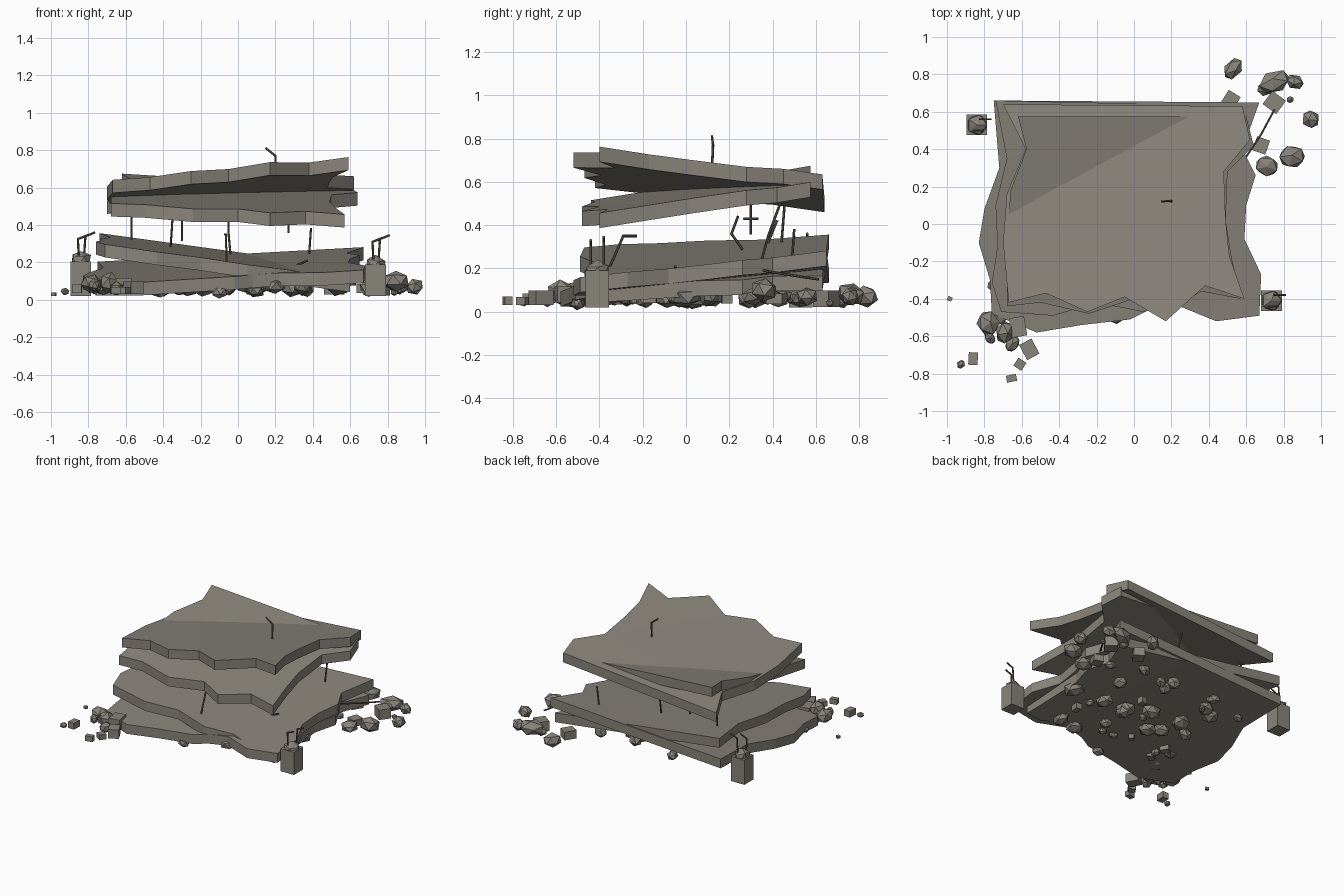
import bpy, bmesh, math, random
from mathutils import Vector, Matrix

if "Cube" in bpy.data.objects:
    bpy.data.objects.remove(bpy.data.objects["Cube"])

random.seed(7)


def material(name, col):
    m = bpy.data.materials.new(name)
    m.diffuse_color = (*col, 1)
    m.use_nodes = True
    m.node_tree.nodes["Principled BSDF"].inputs["Base Color"].default_value = m.diffuse_color
    return m


CONCRETE = material("grey concrete", (0.25, 0.232, 0.198))
STEEL = material("dark steel", (0.115, 0.10, 0.085))


def finish(bm, name, mat):
    bmesh.ops.recalc_face_normals(bm, faces=bm.faces[:])
    me = bpy.data.meshes.new(name)
    bm.to_mesh(me)
    bm.free()
    me.materials.append(mat)
    ob = bpy.data.objects.new(name, me)
    bpy.context.collection.objects.link(ob)
    return ob


def slab(name, outline, fl, fr, bl, br, thick=0.07):
    """Broken floor slab: jagged outline, tilted by its corner heights."""
    bm = bmesh.new()

    def height(x, y):
        u, v = (x + 0.70) / 1.36, (y + 0.48) / 1.12
        return (1 - v) * ((1 - u) * fl + u * fr) + v * ((1 - u) * bl + u * br)

    top = [bm.verts.new((x, y, height(x, y))) for x, y in outline]
    low = [bm.verts.new(v.co - Vector((0, 0, thick))) for v in top]
    n = len(top)
    caps = [bm.faces.new(top), bm.faces.new(low[::-1])]
    for i in range(n):
        j = (i + 1) % n
        bm.faces.new((top[i], low[i], low[j], top[j]))
    bm.normal_update()
    bmesh.ops.triangulate(bm, faces=caps)
    finish(bm, name, CONCRETE)


# Four pancaked floor slabs, bottom to top; each pair cuts through the other
slab("bottom_slab",
     [(-.76, -.48), (-.52, -.58), (-.28, -.54), (-.02, -.51), (.08, -.46), (.22, -.43),
      (.44, -.52), (.67, -.49), (.68, -.27), (.59, -.08), (.60, .1), (.65, .26), (.58, .4),
      (.67, .65), (-.75, .66), (-.72, .3), (-.80, .08), (-.83, -.1), (-.77, -.3)],
     .095, .16, .205, .28)
slab("second_slab",
     [(-.71, -.47), (-.43, -.49), (-.2, -.42), (.05, -.47), (.25, -.41), (.44, -.46),
      (.60, -.42), (.59, -.2), (.58, .08), (.63, .26), (.56, .40), (.65, .63),
      (-.74, .66), (-.68, .35), (-.74, .1), (-.73, -.12), (-.76, -.31)],
     .295, .10, .35, .165)
slab("third_slab",
     [(-.68, -.44), (-.5, -.42), (-.24, -.48), (0, -.40), (.17, -.48), (.36, -.36),
      (.57, -.40), (.52, -.17), (.49, .02), (.50, .28), (.64, .42), (.60, .575),
      (-.62, .575), (-.575, .4), (-.66, .18), (-.68, -.1), (-.68, -.3)],
     .51, .44, .69, .605)
slab("top_slab",
     [(-.67, -.42), (-.47, -.37), (-.25, -.47), (-.05, -.39), (.17, -.52), (.38, -.33),
      (.59, -.40), (.51, -.17), (.49, .02), (.48, .28), (.62, .45), (.58, .63),
      (-.70, .64), (-.58, .4), (-.68, .16), (-.70, -.1)],
     .645, .78, .53, .64)


def rods(name, paths, r=0.006):
    """Bent bars: one thin six-sided cylinder per straight piece."""
    bm = bmesh.new()
    for path in paths:
        for a, b in zip(path, path[1:]):
            a, b = Vector(a), Vector(b)
            d = b - a
            mat = Matrix.Translation((a + b) / 2) @ d.to_track_quat('Z', 'Y').to_matrix().to_4x4()
            bmesh.ops.create_cone(bm, cap_ends=True, segments=6, radius1=r, radius2=r,
                                  depth=d.length + r, matrix=mat)
    finish(bm, name, STEEL)


def column(name, x, y, top):
    """Broken column stub: square shaft, ragged pointed top, bent bars."""
    bm = bmesh.new()
    bmesh.ops.create_cube(bm, size=1, matrix=Matrix.Translation((x, y, (top + .02) / 2))
                          @ Matrix.Diagonal((.11, .11, top - .02, 1)))
    lump = bmesh.ops.create_icosphere(bm, subdivisions=1, radius=.06,
                                      matrix=Matrix.Translation((x, y, top)))
    for v in lump["verts"]:
        v.co.z += random.uniform(-.012, .012)
    finish(bm, name, CONCRETE)
    rods(name + "_bars", [
        [(x + dx, y + dy, top), (x + dx * 1.6, y + dy, top + h), (x + dx * 1.6 + .05, y + dy, top + h + .02)]
        for dx, dy, h in ((-.01, -.03, .12), (.015, .03, .135))])


column("front_right_column", .735, -.41, .19)
column("back_left_column", -.84, .53, .205)

# Loose reinforcing bars between and above the slabs
rods("loose_bars", [
    [(.20, .12, .66), (.20, .125, .77), (.15, .12, .81)],
    [(-.57, .44, .30), (-.57, .46, .55)],
    [(-.36, .26, .29), (-.355, .21, .36), (-.35, .24, .44)],
    [(-.04, .35, .24), (-.05, .38, .35), (-.05, .45, .54)],
    [(-.06, -.36, .19), (-.065, -.29, .35), (-.07, -.23, .35)],
    [(.27, .30, .36), (.27, .30, .52)],
    [(.24, .27, .43), (.30, .33, .43)],
    [(.38, .49, .24), (.39, .50, .38)],
    [(-.30, .38, .32), (-.30, .42, .42)],
    [(.30, -.05, .18), (.37, -.05, .21)],
    [(.60, .36, .19), (.68, .48, .17), (.75, .61, .15)],
])


def chunk(bm, x, y, z, r, box):
    """One lump of rubble, either a block or a squashed faceted stone."""
    rot = Matrix.Rotation(random.uniform(0, 6.3), 4, 'Z')
    if not box:
        rot = rot @ Matrix.Rotation(random.uniform(-.4, .4), 4, 'X')
    k = (random.uniform(.9, 1.15), random.uniform(.7, 1), random.uniform(.6, .9))
    mat = Matrix.Translation((x, y, z)) @ rot @ Matrix.Diagonal((*[r * s for s in k], 1))
    if box:
        bmesh.ops.create_cube(bm, size=1.6, matrix=mat)
    else:
        bmesh.ops.create_icosphere(bm, subdivisions=1, radius=1.0, matrix=mat)


# Rubble spilling out of two corners: x, y, z, radius, block?
front_left = [(-.69, -.58, .09, .07, 0), (-.78, -.53, .085, .065, 0), (-.77, -.61, .08, .04, 0),
              (-.65, -.64, .06, .045, 0), (-.56, -.67, .065, .06, 1), (-.86, -.72, .06, .04, 1),
              (-.925, -.75, .045, .027, 0), (-.61, -.75, .05, .032, 1), (-.655, -.825, .05, .033, 1),
              (-.985, -.40, .03, .016, 1), (-.10, -.50, .04, .045, 0), (-.72, -.50, .06, .05, 0),
              (-.62, -.55, .08, .06, 1), (-.76, -.33, .05, .03, 0)]
back_right = [(.845, .36, .10, .075, 0), (.71, .31, .07, .06, 0), (.75, .76, .08, .085, 0),
              (.86, .76, .07, .055, 0), (.945, .56, .07, .055, 0), (.53, .83, .07, .06, 0),
              (.75, .65, .06, .055, 1), (.515, .66, .06, .055, 1), (.68, .42, .06, .05, 1),
              (.835, .665, .04, .024, 0), (.70, .72, .05, .04, 0)]
# Rubble crushed under the stack
under = [(random.uniform(-.6, .58), random.uniform(-.45, .55), random.uniform(.05, .08),
          random.uniform(.03, .075), random.random() < .25) for _ in range(38)]
under = [(x, y, max(z, r * .75 + .01), r * (.6 if box else 1), box) for x, y, z, r, box in under]
for name, lumps in (("front_left_rubble", front_left), ("back_right_rubble", back_right),
                    ("buried_rubble", under)):
    bm = bmesh.new()
    for lump in lumps:
        chunk(bm, *lump)
    finish(bm, name, CONCRETE)
